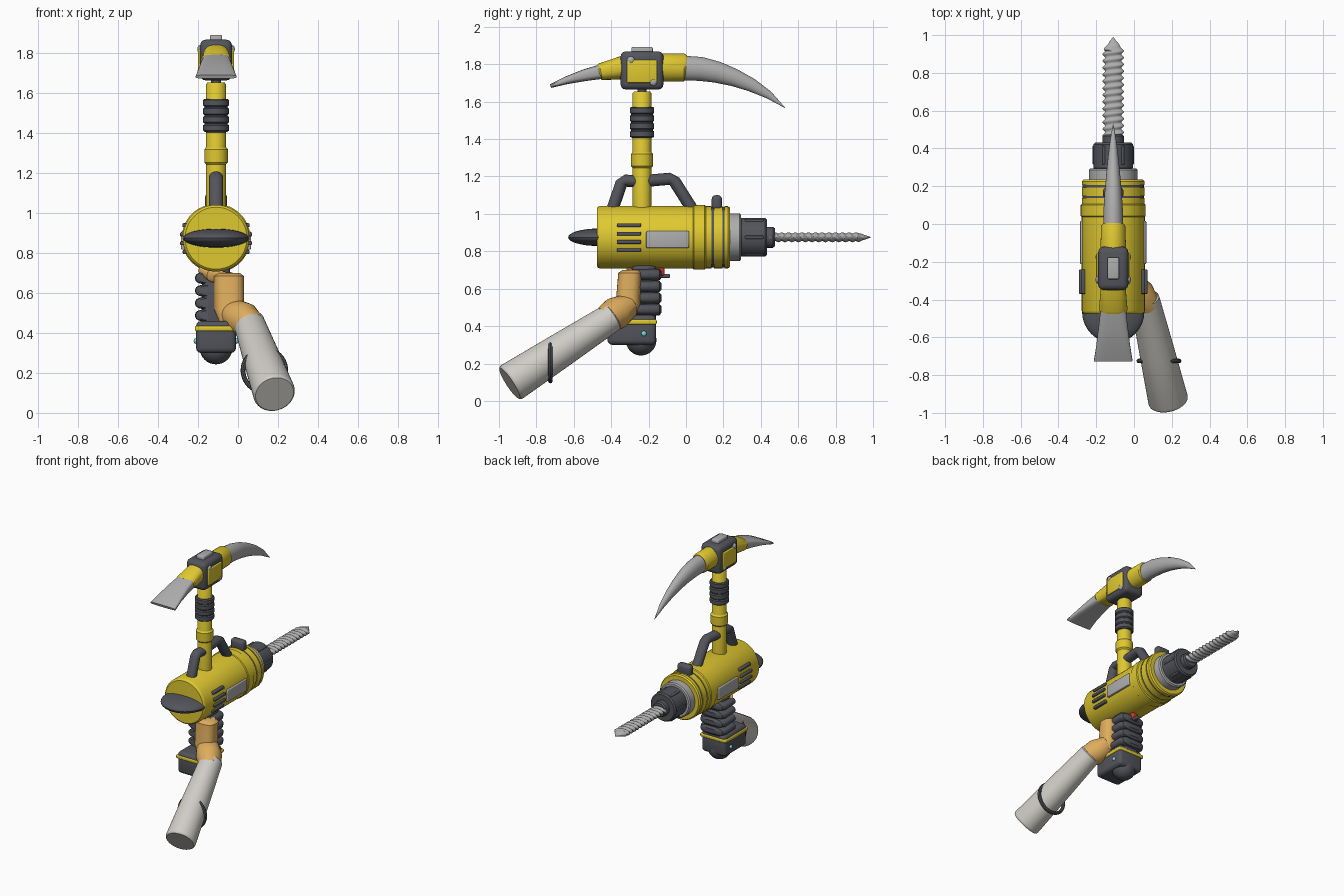
import bpy, bmesh, math
from mathutils import Vector, Matrix

if "Cube" in bpy.data.objects:
    bpy.data.objects.remove(bpy.data.objects["Cube"])

CX, AZ, SY = -0.11, 0.875, -0.235   # tool centre x, drill axis height, shaft y


def mat(name, r, g, b):
    m = bpy.data.materials.new(name)
    m.diffuse_color = (r, g, b, 1)
    m.use_nodes = True
    m.node_tree.nodes["Principled BSDF"].inputs["Base Color"].default_value = m.diffuse_color
    return m


YELLOW = mat("yellow", 0.74, 0.58, 0.03)
DARK = mat("dark", 0.085, 0.09, 0.105)
STEEL = mat("steel", 0.42, 0.42, 0.42)
TAN = mat("tan", 0.74, 0.42, 0.11)
CLOTH = mat("cloth", 0.63, 0.61, 0.57)
RED = mat("red", 0.6, 0.04, 0.02)
TEAL = mat("teal", 0.2, 0.7, 0.7)


def finish(name, bm, m):
    bmesh.ops.recalc_face_normals(bm, faces=bm.faces)
    me = bpy.data.meshes.new(name)
    bm.to_mesh(me)
    bm.free()
    ob = bpy.data.objects.new(name, me)
    bpy.context.collection.objects.link(ob)
    me.materials.append(m)
    return ob


def loft(name, secs, m, n=32, axis=None, power=1.0):
    """Skin sections (x, y, z, half_width, half_height) with closed ends."""
    bm = bmesh.new()
    P = [Vector(s[:3]) for s in secs]
    rings = []
    for i, s in enumerate(secs):
        t = Vector(axis) if axis else P[min(i + 1, len(P) - 1)] - P[max(i - 1, 0)]
        t.normalize()
        side = (Vector((1, 0, 0)) - t * t.x).normalized()
        up = side.cross(t)
        ring = []
        for k in range(n):
            a = 2 * math.pi * k / n
            c, d = math.cos(a), math.sin(a)
            c = math.copysign(abs(c) ** power, c)
            d = math.copysign(abs(d) ** power, d)
            ring.append(bm.verts.new(P[i] + side * c * s[3] + up * d * s[4]))
        rings.append(ring)
    for a, b in zip(rings, rings[1:]):
        for k in range(n):
            bm.faces.new((a[k], a[(k + 1) % n], b[(k + 1) % n], b[k]))
    bm.faces.new(rings[0])
    bm.faces.new(rings[-1])
    return finish(name, bm, m)


def lathe_y(name, prof, m, n=48):
    return loft(name, [(CX, y, AZ, r, r) for y, r in prof], m, n, (0, 1, 0))


def lathe_z(name, prof, m, n=32):
    return loft(name, [(CX, SY, z, r, r) for z, r in prof], m, n, (0, 0, 1))


def box(name, c, size, m, bevel=0.01, seg=3):
    bm = bmesh.new()
    bmesh.ops.create_cube(bm, size=1)
    bmesh.ops.scale(bm, vec=size, verts=bm.verts)
    if bevel:
        bmesh.ops.bevel(bm, geom=bm.edges[:], offset=bevel, segments=seg,
                        affect='EDGES', profile=0.5)
    bmesh.ops.translate(bm, vec=c, verts=bm.verts)
    return finish(name, bm, m)


def ball(name, c, r, m):
    bm = bmesh.new()
    bmesh.ops.create_uvsphere(bm, u_segments=32, v_segments=16, radius=1)
    bmesh.ops.scale(bm, vec=r, verts=bm.verts)
    bmesh.ops.translate(bm, vec=c, verts=bm.verts)
    return finish(name, bm, m)


# Drill housing, grooved nose, collars and chuck
lathe_y("drill_body", [(-0.476, 0.155), (-0.47, 0.163), (-0.46, 0.167), (0.04, 0.167)], YELLOW)
lathe_y("body_collar", [(0.035, 0.165), (0.042, 0.172), (0.1, 0.172), (0.107, 0.165)], YELLOW)
nose = [(0.1, 0.166)]
for y in (0.143, 0.2):
    nose += [(y - 0.006, 0.166), (y - 0.005, 0.158), (y + 0.005, 0.158), (y + 0.006, 0.166)]
lathe_y("body_nose", nose + [(0.225, 0.166), (0.235, 0.158)], YELLOW)
for y in (0.143, 0.2):
    lathe_y("groove_band", [(y - 0.006, 0.162), (y + 0.006, 0.162)], DARK)
lathe_y("front_ring", [(0.22, 0.128), (0.287, 0.128), (0.295, 0.12)], STEEL)
lathe_y("chuck", [(0.29, 0.098), (0.296, 0.104), (0.422, 0.104), (0.432, 0.095)], DARK)
lathe_y("chuck_tip", [(0.42, 0.056), (0.465, 0.056), (0.475, 0.048)], DARK)
for k in range(6):
    a = math.pi * k / 3
    box("chuck_rib", (CX + 0.1 * math.cos(a), 0.365, AZ + 0.1 * math.sin(a)),
        (0.018, 0.1, 0.018), DARK, 0.005)
box("top_knob", (CX, 0.165, AZ + 0.185), (0.11, 0.055, 0.08), DARK, 0.02)
ball("rear_fin", (CX, -0.465, AZ), (0.165, 0.165, 0.047), DARK)

# Flattened spiral bit
bm = bmesh.new()
rings, N, ROWS = [], 28, 150
for i in range(ROWS + 1):
    y = 0.44 + 0.55 * i / ROWS
    base = 0.05 if y < 0.92 else 0.052 * (0.99 - y) / 0.07 + 0.001
    amp = 0.007 if y < 0.92 else 0.003 * (0.99 - y) / 0.07
    ring = []
    for k in range(N):
        a = 2 * math.pi * k / N
        r = base + amp * math.sin(a + 2 * math.pi * (y - 0.44) / 0.036)
        ring.append(bm.verts.new((CX + r * math.cos(a), y, AZ + 0.47 * r * math.sin(a))))
    rings.append(ring)
for a, b in zip(rings, rings[1:]):
    for k in range(N):
        bm.faces.new((a[k], a[(k + 1) % N], b[(k + 1) % N], b[k]))
bm.faces.new(rings[0])
bm.faces.new(rings[-1])
finish("drill_bit", bm, STEEL)

# Vents and blank plates on both sides
for s in (-1, 1):
    for z in (0.94, 0.894, 0.85, 0.806):
        x = math.sqrt(0.167 ** 2 - (z - AZ) ** 2)
        box("vent_bar", (CX + s * x, -0.305, z), (0.03, 0.13, 0.02), DARK, 0.006)
    box("side_plate", (CX + s * 0.16, -0.098, 0.863), (0.03, 0.23, 0.09), STEEL, 0.006)

# Shaft with sleeve and ribbed wrap
lathe_z("shaft", [(1.0, 0.05), (1.645, 0.05), (1.655, 0.043)], YELLOW)
lathe_z("shaft_sleeve", [(1.245, 0.05), (1.255, 0.059), (1.32, 0.059), (1.33, 0.05)], YELLOW)
lathe_z("shaft_wrap", [(1.405, 0.05), (1.41, 0.058), (1.565, 0.058), (1.57, 0.05)], DARK)
for i in range(4):
    z = 1.427 + i * 0.042
    lathe_z("wrap_rib", [(z - 0.019, 0.058), (z - 0.013, 0.065), (z + 0.013, 0.065),
                         (z + 0.019, 0.058)], DARK)
lathe_z("shaft_neck", [(1.62, 0.025), (1.7, 0.025)], DARK)

# Brace tubes joining shaft and body
R = 0.036
for pts in ([(-0.395, 1.02), (-0.345, 1.165), (-0.325, 1.178), (-0.23, 1.172)],
            [(-0.23, 1.175), (-0.085, 1.188), (-0.062, 1.175), (0.03, 1.03)]):
    loft("brace_tube", [(CX, y, z, R, 0.9 * R) for y, z in pts], DARK, 20)

# Pick head block
box("head_block", (CX, SY, 1.767), (0.16, 0.23, 0.205), DARK, 0.03)
box("head_cap", (CX, SY, 1.87), (0.062, 0.115, 0.045), STEEL, 0.008)
for s in (-1, 1):
    box("head_badge", (CX + s * 0.078, SY, 1.762), (0.024, 0.16, 0.122), YELLOW, 0.006)
    for y, z in ((-0.295, 1.822), (-0.175, 1.705)):
        ball("head_rivet", (CX + s * 0.08, y, z), (0.014, 0.02, 0.02), STEEL)

# Pick spike, adze blade and their sockets
loft("spike_socket", [(CX, -0.14, 1.782, 0.068, 0.075), (CX, -0.01, 1.783, 0.064, 0.074),
                      (CX, 0.0, 1.782, 0.056, 0.066)], YELLOW)
loft("pick_spike", [(CX, y, z, w, h) for y, z, w, h in (
    (-0.02, 1.78, 0.053, 0.066), (0.08, 1.775, 0.051, 0.064), (0.17, 1.757, 0.045, 0.057),
    (0.26, 1.728, 0.037, 0.047), (0.35, 1.689, 0.028, 0.036), (0.44, 1.638, 0.017, 0.022),
    (0.53, 1.567, 0.001, 0.001))], STEEL)
loft("adze_socket", [(CX, -0.34, 1.782, 0.066, 0.062), (CX, -0.455, 1.76, 0.076, 0.046),
                     (CX, -0.465, 1.757, 0.068, 0.04)], YELLOW, power=0.8)
loft("adze_blade", [(CX, -0.44, 1.763, 0.066, 0.04), (CX, -0.54, 1.742, 0.077, 0.032),
                    (CX, -0.64, 1.714, 0.089, 0.021), (CX, -0.725, 1.683, 0.103, 0.01)],
     STEEL, power=0.55)

# Pistol grip with finger rolls, trigger and battery
box("grip_core", (CX, -0.225, 0.58), (0.14, 0.13, 0.34), DARK, 0.03)
for z in (0.675, 0.612, 0.55, 0.488):
    loft("finger_roll", [(CX + x, -0.163, z, r, r) for x, r in ((0, 0.034),)] * 1 and
         [(CX, -0.29, z, 0.085, 0.026), (CX, -0.28, z, 0.102, 0.032), (CX, -0.17, z, 0.105, 0.034),
          (CX, -0.142, z, 0.09, 0.03), (CX, -0.13, z, 0.06, 0.016)], DARK, 32, (0, 1, 0), 0.7)
box("trigger", (CX, -0.14, 0.7), (0.05, 0.05, 0.06), RED, 0.012)
box("trigger_pin", (CX, -0.115, 0.668), (0.03, 0.06, 0.022), DARK, 0.008)
box("battery", (CX, -0.29, 0.38), (0.2, 0.26, 0.16), DARK, 0.025)
box("battery_stripe", (CX, -0.29, 0.422), (0.212, 0.268, 0.026), YELLOW, 0.008)
ball("battery_foot", (CX, -0.24, 0.325), (0.082, 0.082, 0.082), DARK)
for s in (-1, 1):
    ball("battery_light", (CX + s * 0.1, -0.225, 0.36), (0.012, 0.014, 0.014), TEAL)

# Hand, wrist, thumb and sleeve
loft("palm", [(-0.045, -0.295, 0.7, 0.055, 0.045), (-0.045, -0.3, 0.685, 0.075, 0.062),
              (-0.045, -0.31, 0.52, 0.075, 0.066), (-0.03, -0.325, 0.46, 0.066, 0.06)],
     TAN, 32, (0, 0, -1), 0.75)
loft("wrist", [(-0.045, -0.295, 0.515, 0.05, 0.04), (-0.03, -0.315, 0.505, 0.075, 0.068),
               (0.025, -0.375, 0.468, 0.088, 0.088), (0.075, -0.44, 0.43, 0.07, 0.07)], TAN)
loft("thumb", [(-0.06, -0.3, 0.67, 0.03, 0.035), (-0.13, -0.3, 0.69, 0.03, 0.035),
               (-0.18, -0.26, 0.715, 0.02, 0.024)], TAN, 20, (-0.5, 0.8, 0.3))
A, B = Vector((0.055, -0.39, 0.452)), Vector((0.183, -0.943, 0.094))
loft("sleeve", [(*A.lerp(B, t), r, r) for t, r in (
    (0, 0.07), (0.01, 0.078), (0.5, 0.093), (0.975, 0.106), (0.99, 0.104), (1, 0.097))], CLOTH, 40,
     (B - A).normalized())

# Strap ring around the sleeve
bm = bmesh.new()
bmesh.ops.create_circle(bm, segments=8, radius=0.012,
                        matrix=Matrix.Translation((0.107, 0, 0)))
bmesh.ops.spin(bm, geom=bm.verts[:] + bm.edges[:], cent=(0, 0, 0), axis=(0, 1, 0),
               angle=2 * math.pi, steps=40, use_duplicate=False)
for v in bm.verts:      # circle lies in x-y, so the spin about y makes a torus
    v.co += Vector((0.132, -0.725, 0.213))
bmesh.ops.remove_doubles(bm, verts=bm.verts, dist=0.0005)
finish("sleeve_strap", bm, DARK)

# Smooth shading with crisp edges
bpy.ops.object.select_all(action='SELECT')
bpy.context.view_layer.objects.active = bpy.context.selected_objects[0]
bpy.ops.object.shade_smooth_by_angle(angle=math.radians(35))
